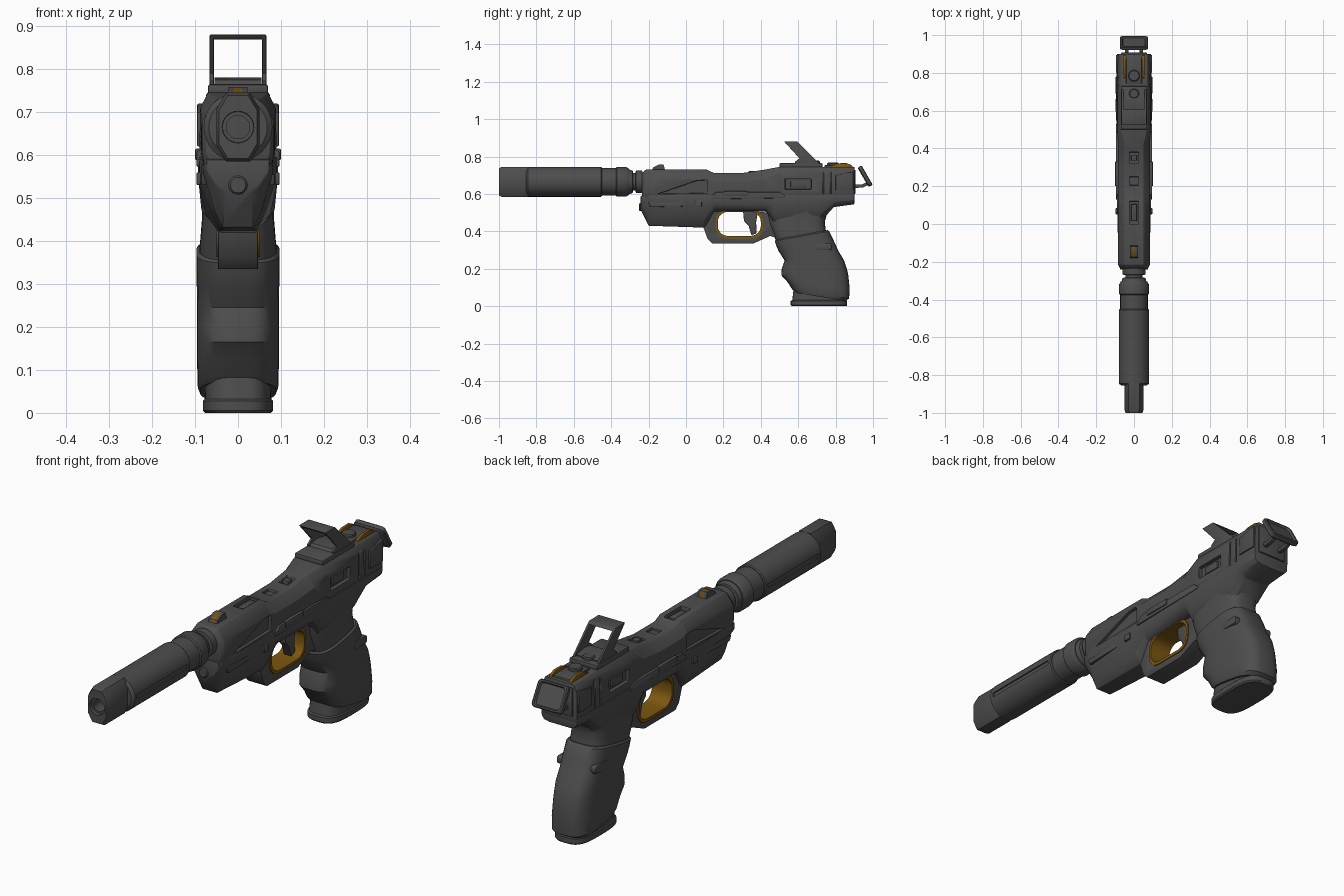
import bpy, bmesh, math
from mathutils import Vector

if "Cube" in bpy.data.objects:
    bpy.data.objects.remove(bpy.data.objects["Cube"])


def material(name, rgb):
    m = bpy.data.materials.new(name)
    m.diffuse_color = (*rgb, 1)
    m.use_nodes = True
    m.node_tree.nodes["Principled BSDF"].inputs["Base Color"].default_value = m.diffuse_color
    return m


GREY = material("gunmetal grey", (0.075, 0.075, 0.075))
GOLD = material("dark gold", (0.20, 0.095, 0.005))


def loft(name, rings, mat=GREY, bevel=0, cuts=()):
    """Skin matching rings of points, cap the ends, then cut, bevel and shade."""
    bm = bmesh.new()
    rows = [[bm.verts.new(p) for p in r] for r in rings]
    n = len(rows[0])
    for a, b in zip(rows, rows[1:]):
        for i in range(n):
            bm.faces.new((a[i], a[(i + 1) % n], b[(i + 1) % n], b[i]))
    bm.faces.new(rows[0])
    bm.faces.new(rows[-1])
    bmesh.ops.recalc_face_normals(bm, faces=bm.faces)
    me = bpy.data.meshes.new(name)
    bm.to_mesh(me)
    bm.free()
    me.materials.append(mat)
    ob = bpy.data.objects.new(name, me)
    bpy.context.collection.objects.link(ob)
    for c in cuts:
        m = ob.modifiers.new("cut", 'BOOLEAN')
        m.operation, m.object, m.solver = 'DIFFERENCE', c, 'EXACT'
    if bevel:
        m = ob.modifiers.new("bevel", 'BEVEL')
        m.width, m.segments, m.limit_method = bevel, 2, 'ANGLE'
        m.angle_limit = math.radians(35)
    if ob.modifiers:
        bpy.context.view_layer.update()
        dg = bpy.context.evaluated_depsgraph_get()
        baked = bpy.data.meshes.new_from_object(ob.evaluated_get(dg))
        ob.modifiers.clear()
        ob.data = baked
        for c in cuts:
            bpy.data.objects.remove(c)
    bpy.ops.object.select_all(action='DESELECT')
    ob.select_set(True)
    bpy.context.view_layer.objects.active = ob
    bpy.ops.object.shade_smooth_by_angle(angle=math.radians(32))
    return ob


def prism(name, pts, x0, x1, mat=GREY, bevel=0, cuts=()):
    return loft(name, [[(x, y, z) for y, z in pts] for x in (x0, x1)], mat, bevel, cuts)


def box(name, x0, x1, y0, y1, z0, z1, mat=GREY, bevel=0, cuts=()):
    return prism(name, [(y0, z0), (y1, z0), (y1, z1), (y0, z1)], x0, x1, mat, bevel, cuts)


def sections(rows):
    """Rings across y from half outlines (x, z), mirrored."""
    return [[(x, y, z) for x, z in h] + [(-x, y, z) for x, z in reversed(h)] for y, h in rows]


def rrect(a0, a1, b0, b1, r, n=6):
    pts = []
    for q, (a, b) in enumerate([(a1 - r, b1 - r), (a0 + r, b1 - r), (a0 + r, b0 + r), (a1 - r, b0 + r)]):
        for i in range(n + 1):
            t = math.pi / 2 * (q + i / n)
            pts.append((a + r * math.cos(t), b + r * math.sin(t)))
    return pts


def turned(name, prof, zc=0.665, n=32, **kw):
    """Round part along y from (y, radius) pairs."""
    return loft(name, [[(r * math.cos(2 * math.pi * i / n), y, zc + r * math.sin(2 * math.pi * i / n))
                        for i in range(n)] for y, r in prof], **kw)


# Suppressor: flat-sided tip, round body, collars
tip = [(.028, .585), (.05, .622), (.05, .708), (.028, .745)]
small = [(.024, .592), (.044, .626), (.044, .704), (.024, .738)]
loft("suppressor_tip", sections([(-1, small), (-.985, tip), (-.845, tip)]),
     cuts=[turned("bore_outer", [(-1.05, .04), (-.985, .036)]), turned("bore", [(-1.05, .027), (-.87, .027)])])
slots = [box("side_slot", s * .073, s * .1, -.83, -.47, .655, .675) for s in (-1, 1)]
turned("suppressor_body", [(-.855, .068), (-.845, .08), (-.455, .08), (-.45, .076)], cuts=slots)
turned("suppressor_collar", [(-.45, .073), (-.31, .073), (-.30, .078), (-.375, .078), (-.38, .074)][:2]
       + [(-.305, .066), (-.285, .06), (-.283, .046), (-.27, .046), (-.268, .06), (-.235, .06), (-.232, .05), (-.2, .05)])
turned("suppressor_ring", [(-.375, .074), (-.37, .079), (-.32, .079), (-.305, .07)])

# Slide with chamfered top, panel recesses, ports and top slots
front = [(.078, .575), (.084, .60), (.084, .68), (.05, .73)]
dip = [(.082, .575), (.086, .60), (.086, .67), (.05, .712)]
rear = [(.084, .575), (.09, .60), (.088, .71), (.07, .745)]
cuts = []
for s in (-1, 1):
    cuts.append(prism("panel_cut", [(-.15, .60), (.115, .605), (.115, .675), (.06, .672)], s * .07, s * .12))
    cuts.append(box("port_cut", s * .072, s * .12, .53, .67, .625, .68))
    cuts += [box("groove_cut", s * .083, s * .12, y, y + .006, .60, .76) for y in (.73, .77)]
for y0, y1 in ((0, .12), (.205, .25), (.32, .38)):
    cuts.append(box("top_cut", -.024, .024, y0, y1, .70, .76))
loft("slide", sections([(-.235, [(.066, .58), (.074, .605), (.074, .67), (.044, .71)]), (-.215, front),
                        (.11, front), (.15, dip), (.30, dip), (.42, front), (.50, rear), (.9, rear)]),
     bevel=.003, cuts=cuts)
for s in (-1, 1):
    box("port_insert", s * .06, s * .08, .56, .64, .635, .67, bevel=.003)
for y0, y1 in ((.015, .105), (.335, .365)):
    box("top_slot_insert", -.015, .015, y0, y1, .69, .722, bevel=.003)
box("slide_back_plate", -.07, .07, .88, .907, .60, .73, bevel=.006)

# Frame from nose to tail
loft("frame", sections([
    (-.242, [(.03, .515), (.05, .53), (.072, .56), (.074, .59)]),
    (-.20, [(.036, .43), (.054, .47), (.08, .555), (.082, .595)]),
    (.10, [(.045, .42), (.075, .46), (.09, .53), (.09, .595)]),
    (.15, [(.045, .505), (.07, .52), (.09, .545), (.092, .595)]),
    (.43, [(.045, .505), (.075, .52), (.092, .545), (.094, .595)]),
    (.47, [(.06, .44), (.085, .47), (.092, .54), (.094, .595)]),
    (.72, [(.05, .45), (.08, .49), (.09, .545), (.094, .595)]),
    (.79, [(.05, .53), (.075, .54), (.09, .56), (.093, .595)]),
    (.90, [(.05, .545), (.075, .55), (.088, .565), (.09, .595)])]), bevel=.004)
turned("nose_rod", [(-.25, .018), (-.245, .022), (-.2, .022)], zc=.53, n=20)
for s in (-1, 1):
    prism("side_rail", [(.13, .583), (.16, .61), (.50, .61), (.53, .59), (.53, .578), (.13, .572)],
          s * .08, s * .096, bevel=.003)
    box("slide_catch", s * .08, s * .1, .2, .33, .588, .615, bevel=.004)
    prism("rear_side_plate", [(.80, .62), (.895, .62), (.895, .72), (.80, .70)], s * .08, s * .095, bevel=.003)
    prism("nose_side_plate", [(-.2, .555), (-.02, .555), (.02, .535), (-.19, .53)], s * .06, s * .086, bevel=.002)
    box("takedown_pin", s * .08, s * .097, .05, .085, .53, .56, bevel=.004)

# Trigger guard, gold liner, trigger
hole = prism("guard_cut", rrect(.16, .41, .365, .515, .06), -.2, .2)
prism("trigger_guard", [(.09, .43), (.115, .36), (.14, .335), (.36, .335), (.45, .375), (.50, .36),
                        (.52, .50), (.09, .51)], -.046, .046, bevel=.008, cuts=[hole])
hole = prism("liner_cut", rrect(.17, .40, .376, .504, .053), -.2, .2)
prism("guard_liner", rrect(.158, .412, .363, .517, .061), -.05, .05, GOLD, cuts=[hole])
prism("trigger", [(.305, .51), (.385, .51), (.375, .45), (.378, .39), (.35, .38), (.335, .43), (.31, .455)],
      -.02, .02, bevel=.004)


def grip_ring(y0, y1, z, w, slope=0, n=40):
    """Rounded grip section; slope tilts it along y."""
    c, h, out = (y0 + y1) / 2, (y1 - y0) / 2, []
    for i in range(n):
        t = 2 * math.pi * i / n
        f = lambda v: math.copysign(abs(v) ** .62, v)
        dy = h * f(math.cos(t))
        out.append((w * f(math.sin(t)), c + dy, z + slope * dy))
    return out


# Grip: neck, contoured panel and magazine base
loft("grip_neck", [grip_ring(.49, .77, .33, .088), grip_ring(.46, .748, .40, .088), grip_ring(.44, .742, .45, .084),
                   grip_ring(.43, .755, .50, .084), grip_ring(.42, .785, .53, .086), grip_ring(.42, .83, .55, .086)])
loft("grip_panel", [grip_ring(.585, .852, .05, .088, -.16), grip_ring(.568, .872, .065, .094, -.16),
                    grip_ring(.545, .875, .11, .095, -.1), grip_ring(.51, .868, .165, .095),
                    grip_ring(.512, .86, .20, .095), grip_ring(.527, .845, .245, .095),
                    grip_ring(.495, .815, .295, .096), grip_ring(.484, .79, .335, .097, .1),
                    grip_ring(.474, .765, .375, .097, .18), grip_ring(.482, .757, .382, .09, .18)])
for s in (-1, 1):
    prism("grip_button", rrect(.69, .78, .30, .335, .012, 3), s * .07, s * .097, bevel=.003)
loft("magazine_base", [grip_ring(.565, .858, 0, .076), grip_ring(.56, .862, .006, .082),
                       grip_ring(.56, .862, .028, .082), grip_ring(.568, .855, .032, .078),
                       grip_ring(.575, .85, .09, .076)])

# Front sight: gold blade between grey cheeks
blade = [(-.185, .72), (-.175, .742), (-.145, .758), (-.12, .757), (-.11, .72)]
prism("front_sight_blade", blade, -.009, .009, GOLD)
for s in (-1, 1):
    prism("front_sight_cheek", blade, s * .009, s * .022)

# Reflex sight: base, sloped open frame, lens ring and buttons
box("reflex_base", -.07, .07, .50, .73, .74, .765, bevel=.006)
prism("reflex_foot", [(.585, .76), (.70, .76), (.70, .77), (.64, .78), (.60, .775)], -.055, .055)
side = [(.525, .88), (.595, .88), (.715, .762), (.69, .752), (.59, .752), (.582, .772), (.607, .79)]
for s in (-1, 1):
    prism("reflex_side", side, s * .056, s * .066, bevel=.002)
prism("reflex_top", [(.525, .88), (.595, .88), (.606, .869), (.536, .869)], -.066, .066, bevel=.002)


def button(name, y, z0, z1, r):
    ring = lambda z, q: [(q * math.cos(k * math.pi / 12), y + q * math.sin(k * math.pi / 12), z) for k in range(24)]
    loft(name, [ring(z0, r), ring(z1 - .004, r), ring(z1, r - .004)])


button("sight_button", .69, .75, .778, .026)
button("rear_button", .785, .74, .768, .03)

# Rear deck with gold side plates
box("rear_deck", -.042, .042, .74, .885, .73, .754, bevel=.005)
for s in (-1, 1):
    prism("rear_gold_plate", [(.765, .73), (.775, .75), (.81, .764), (.86, .765), (.888, .752), (.897, .73)],
          s * .043, s * .056, GOLD, bevel=.002)

# Rear pull tab: tilted rounded plate with a recessed back, on two arms
mid, up, out = Vector((0, .958, .695)), Vector((0, -.5, .866)), Vector((0, .866, .5))
loft("pull_tab", [[mid + Vector((x * s, 0, 0)) + up * (u * s) + out * d
                   for x, u in rrect(-.075, .075, -.06, .06, .018, 4)]
                  for d, s in ((-.013, .88), (-.007, 1), (.008, 1), (.012, .94), (.012, .84), (.003, .78))])
for s in (-1, 1):
    prism("pull_arm", [(.89, .63), (.95, .636), (.975, .65), (.965, .662), (.94, .65), (.89, .65)],
          s * .03, s * .048, bevel=.002)
